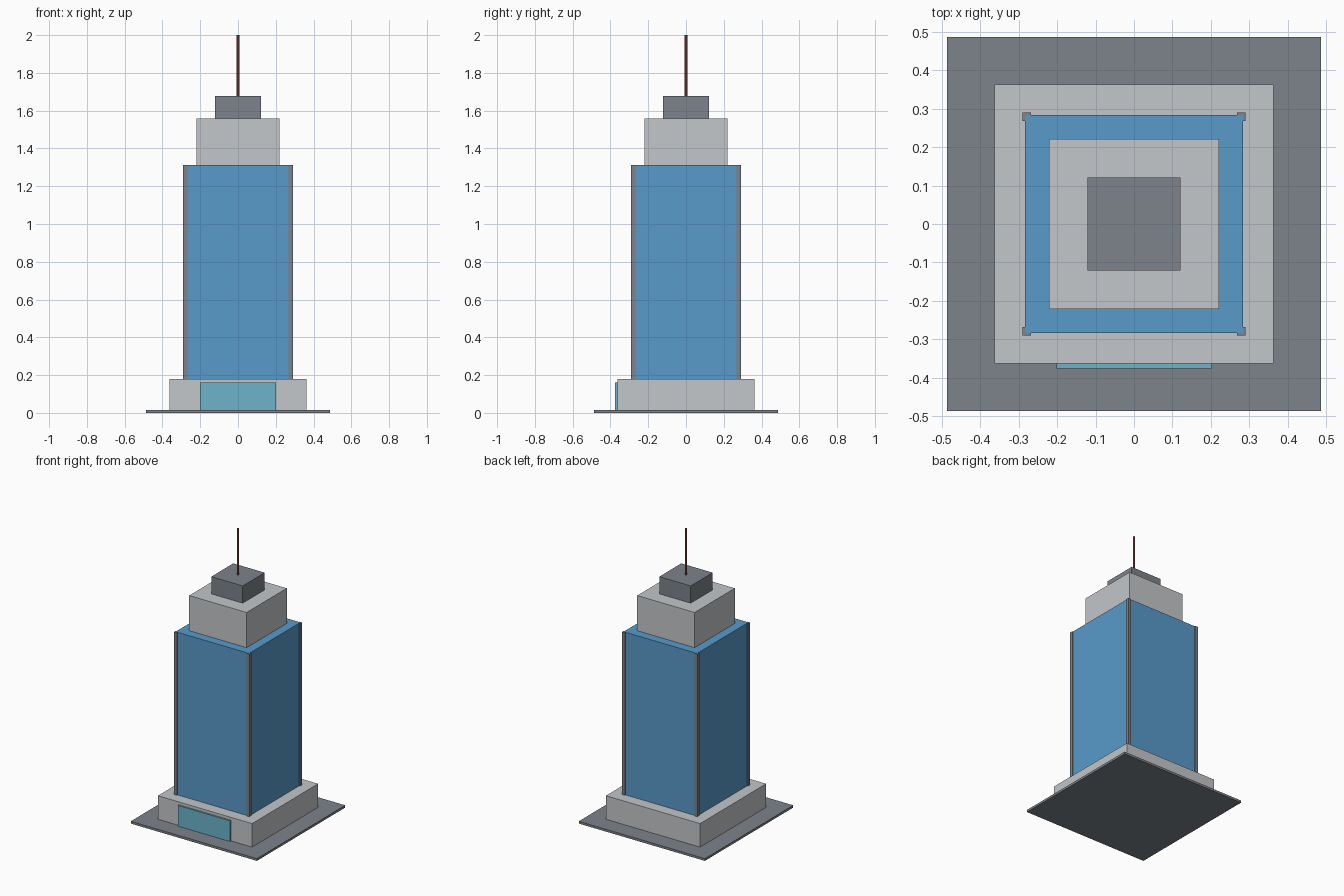
import bpy
import bmesh

default = bpy.data.objects.get("Cube")
if default:
    bpy.data.objects.remove(default, do_unlink=True)


def make_material(name, rgb):
    """Flat colour from 0-255 display values, stored as linear."""
    lin = [((c / 255 + 0.055) / 1.055) ** 2.4 for c in rgb] + [1.0]
    mat = bpy.data.materials.new(name)
    mat.use_nodes = True
    mat.diffuse_color = lin
    mat.node_tree.nodes["Principled BSDF"].inputs["Base Color"].default_value = lin
    return mat


CONCRETE = make_material("light_concrete", (195, 199, 202))
SLATE = make_material("slate_grey", (124, 131, 138))
GLASS = make_material("blue_glass", (88, 154, 202))
LOBBY = make_material("teal_glass", (108, 180, 202))
RED = make_material("mast_red", (165, 82, 78))


def add_object(name, bm, mat):
    mesh = bpy.data.meshes.new(name)
    bm.to_mesh(mesh)
    bm.free()
    mesh.materials.append(mat)
    obj = bpy.data.objects.new(name, mesh)
    bpy.context.collection.objects.link(obj)
    return obj


def box(name, mat, half_x, half_y, z0, z1, x=0.0, y=0.0):
    bm = bmesh.new()
    bmesh.ops.create_cube(bm, size=1)
    bmesh.ops.scale(bm, vec=(2 * half_x, 2 * half_y, z1 - z0), verts=bm.verts)
    bmesh.ops.translate(bm, vec=(x, y, (z0 + z1) / 2), verts=bm.verts)
    return add_object(name, bm, mat)


# Stacked tiers: name, material, half width, bottom, top
PODIUM_TOP, TOWER_TOP, CAP_TOP = 0.18, 1.313, 1.678
tiers = [
    ("plaza_slab", SLATE, 0.486, 0.0, 0.016),
    ("podium", CONCRETE, 0.363, 0.016, PODIUM_TOP),
    ("glass_tower", GLASS, 0.283, PODIUM_TOP, TOWER_TOP),
    ("upper_setback", CONCRETE, 0.221, TOWER_TOP, 1.558),
    ("roof_plant_room", SLATE, 0.121, 1.558, CAP_TOP),
]
for name, mat, half, z0, z1 in tiers:
    box(name, mat, half, half, z0, z1)

# Corner columns, just below the tower top
for side, sx in (("left", 1), ("right", -1)):
    for end, sy in (("front", -1), ("back", 1)):
        box(f"corner_column_{end}_{side}", SLATE, 0.011, 0.011,
            PODIUM_TOP, TOWER_TOP - 0.001, 0.279 * sx, 0.279 * sy)

# Glazed entrance on the front of the podium
box("lobby_entrance", LOBBY, 0.201, 0.006, 0.016, 0.16, y=-0.369)

# Mast: slim open tube
bm = bmesh.new()
bmesh.ops.create_cone(bm, cap_ends=False, segments=8, radius1=0.007,
                      radius2=0.007, depth=2.0 - CAP_TOP)
bmesh.ops.translate(bm, vec=(0, 0, (2.0 + CAP_TOP) / 2), verts=bm.verts)
add_object("roof_mast", bm, RED)
